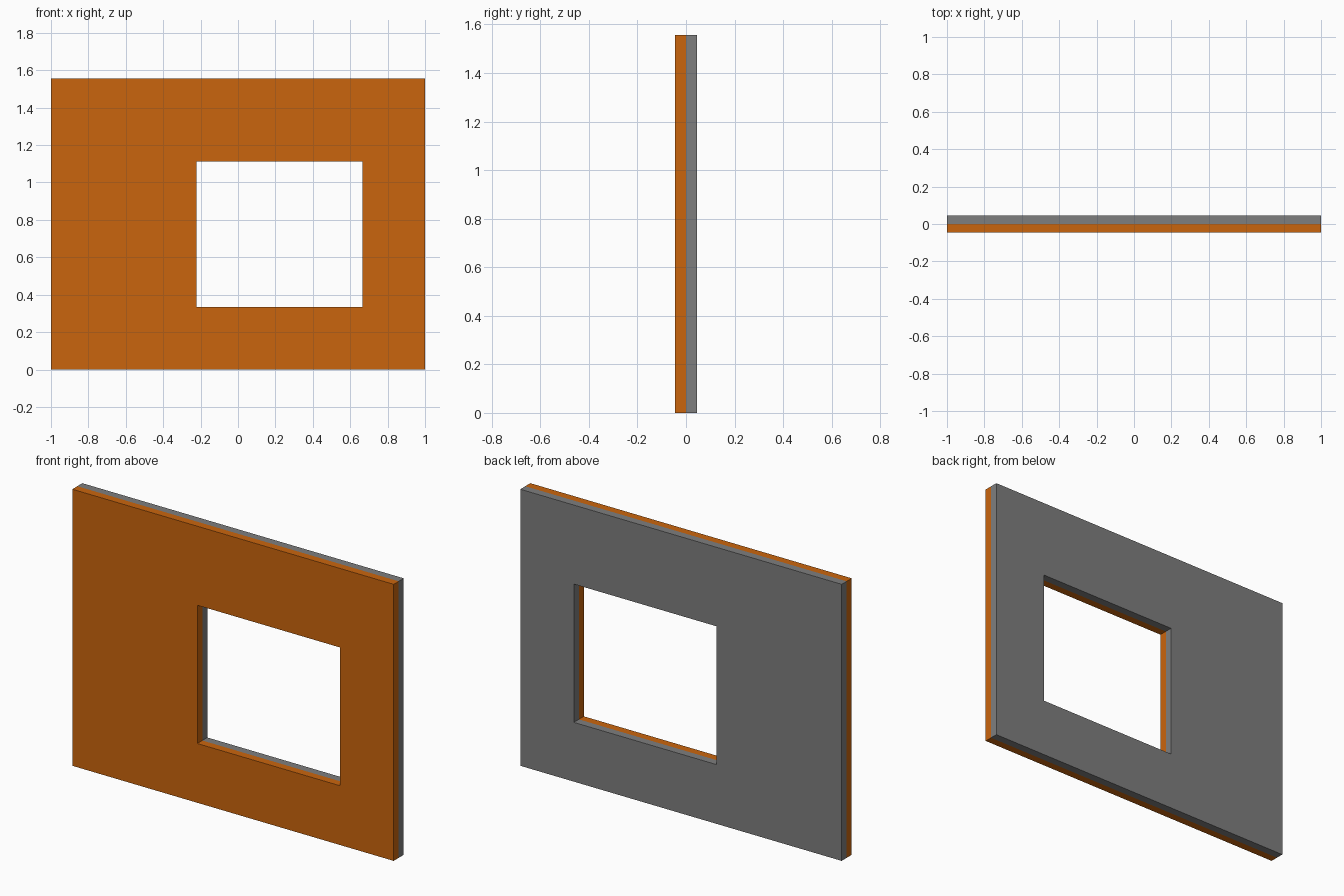
import bpy, bmesh

if "Cube" in bpy.data.objects:
    bpy.data.objects.remove(bpy.data.objects["Cube"])

# Wall outline and window opening: x min, x max, z min, z max
WALL = (-1.0, 1.0, 0.0, 1.5556)
WINDOW = (-0.2222, 0.6667, 0.3333, 1.1111)
HALF = 0.0444


def material(name, rgb):
    m = bpy.data.materials.new(name)
    m.diffuse_color = (*rgb, 1.0)
    m.use_nodes = True
    m.node_tree.nodes["Principled BSDF"].inputs["Base Color"].default_value = m.diffuse_color
    return m


def corners(bm, rect, y):
    x0, x1, z0, z1 = rect
    return [bm.verts.new((x, y, z)) for x, z in ((x0, z0), (x1, z0), (x1, z1), (x0, z1))]


def wall_skin(name, y_face, mat):
    """One half of the wall, open where it meets the other half at y = 0."""
    bm = bmesh.new()
    outer, outer_mid = corners(bm, WALL, y_face), corners(bm, WALL, 0)
    inner, inner_mid = corners(bm, WINDOW, y_face), corners(bm, WINDOW, 0)
    for i in range(4):
        j = (i + 1) % 4
        quads = [(outer[i], outer[j], inner[j], inner[i]),              # broad face
                 (outer[j], outer[i], outer_mid[i], outer_mid[j]),      # outer edge
                 (inner[i], inner[j], inner_mid[j], inner_mid[i])]      # window reveal
        for q in quads:
            bm.faces.new(q if y_face < 0 else q[::-1])
    me = bpy.data.meshes.new(name)
    bm.to_mesh(me)
    bm.free()
    me.materials.append(mat)
    ob = bpy.data.objects.new(name, me)
    bpy.context.collection.objects.link(ob)


# Orange front half and grey back half
wall_skin("front_wall_panel", -HALF, material("orange", (0.59, 0.13, 0.004)))
wall_skin("back_wall_panel", HALF, material("grey", (0.21, 0.21, 0.21)))
